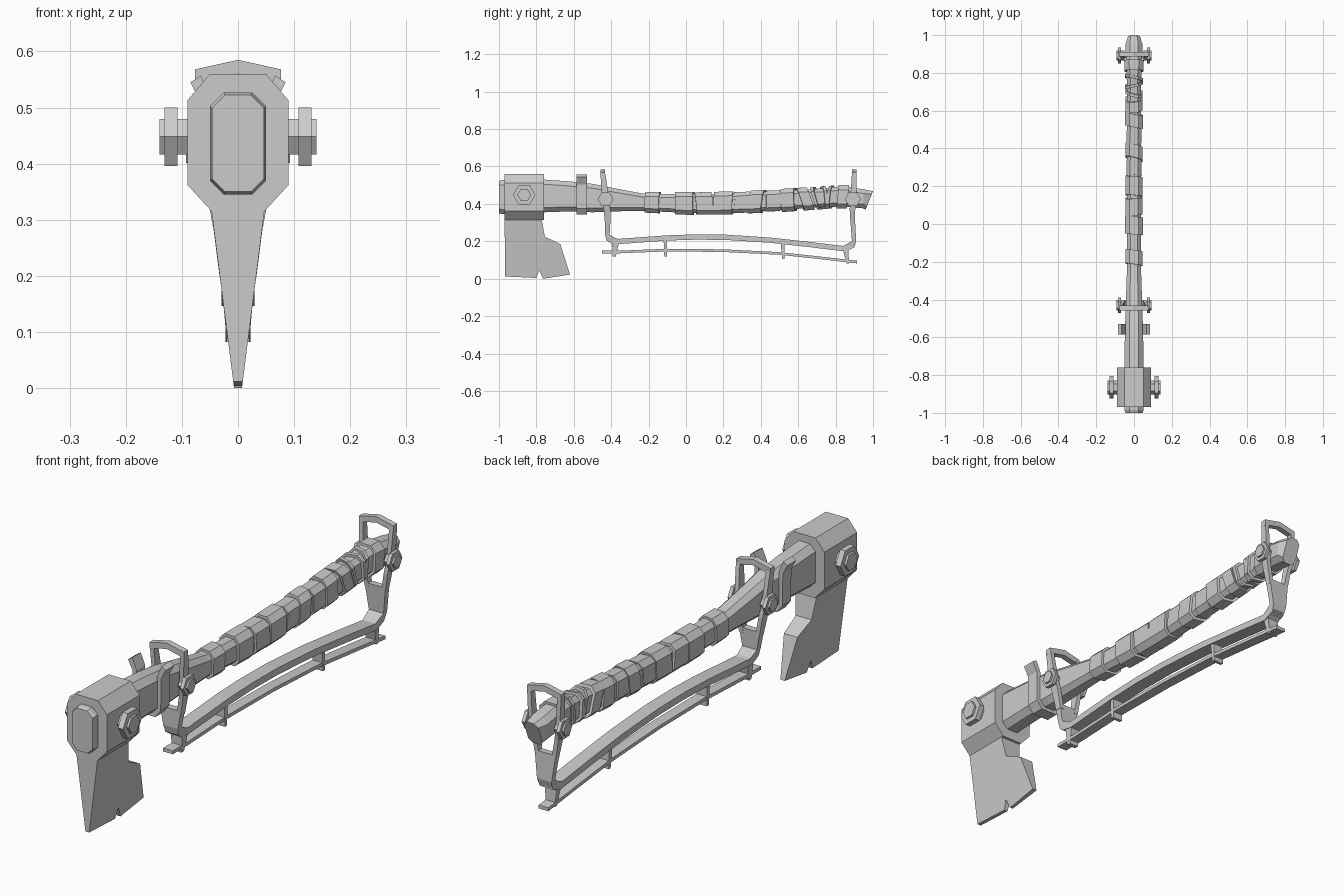
import bpy, bmesh, math
from mathutils import Vector

if "Cube" in bpy.data.objects:
    bpy.data.objects.remove(bpy.data.objects["Cube"])


def loft(name, rings):
    """Skin a list of equal-sized vertex rings and cap both ends."""
    bm = bmesh.new()
    vs = [[bm.verts.new(p) for p in r] for r in rings]
    n = len(rings[0])
    for a, b in zip(vs, vs[1:]):
        for i in range(n):
            j = (i + 1) % n
            bm.faces.new((a[i], a[j], b[j], b[i]))
    bm.faces.new(vs[0])
    bm.faces.new(vs[-1][::-1])
    bmesh.ops.recalc_face_normals(bm, faces=bm.faces)
    me = bpy.data.meshes.new(name)
    bm.to_mesh(me)
    bm.free()
    ob = bpy.data.objects.new(name, me)
    bpy.context.collection.objects.link(ob)
    return ob


def octagon(y, z0, z1, hx, slant=0, tilt=0):
    """Chamfered rectangle in XZ; slant and tilt lean it along Y."""
    c, zm = hx * 0.5, (z0 + z1) / 2
    pts = [(-hx + c, z0), (hx - c, z0), (hx, z0 + c), (hx, z1 - c),
           (hx - c, z1), (-hx + c, z1), (-hx, z1 - c), (-hx, z0 + c)]
    return [(x, y + slant * (z - zm) + tilt * x, z) for x, z in pts]


def rect_bar(name, path, hx, t):
    """Bar along a YZ path of top-edge points, thickness t downward."""
    return loft(name, [[(-hx, y, z - t), (hx, y, z - t), (hx, y, z), (-hx, y, z)] for y, z in path])


def slab(name, stations):
    """Full-width piece running down Z: (z, y0, y1, half width)."""
    return loft(name, [[(-h, a, z), (h, a, z), (h, b, z), (-h, b, z)] for z, a, b, h in stations])


def hex_bolt(name, y, z, r_washer, r_nut, x0, xw0, xw1, x1):
    for s, side in ((-1, "left"), (1, "right")):
        for part, r, a, b in (("nut", r_nut, x0, x1), ("washer", r_washer, xw0, xw1)):
            loft(f"{name}_{part}_{side}", [
                [(s * x, y + r * math.cos(k * math.pi / 3), z + r * math.sin(k * math.pi / 3))
                 for k in range(6)] for x in (a, b)])


# Handle
H = [(-0.985, .345, .527, .05), (-.76, .355, .53, .05), (-.62, .36, .52, .049),
     (-.5, .355, .507, .046), (-.38, .36, .483, .042), (-.23, .363, .455, .037),
     (0, .352, .452, .036), (.2, .352, .455, .036), (.5, .367, .468, .036),
     (.72, .382, .482, .036), (.84, .386, .495, .042), (.95, .376, .478, .045)]
loft("handle", [octagon(-1, .35, .522, .046)] + [octagon(*h) for h in H]
     + [octagon(.98, .368, .468, .032, slant=.4)])


def handle_at(y):
    for a, b in zip(H, H[1:]):
        if a[0] <= y <= b[0]:
            f = (y - a[0]) / (b[0] - a[0])
            return [a[i] + (b[i] - a[i]) * f for i in (1, 2, 3)]


# Grip wraps: y start, y end, swell, slant, tilt
wraps = [(-.215, -.14, .009, .05, -.15), (-.055, .04, .011, 0, -.1), (.05, .14, .009, -.1, .08),
         (.15, .25, .010, .05, -.08), (.255, .335, .005, .1, .1), (.345, .415, .010, .15, -.25),
         (.425, .5, .005, 0, .1), (.515, .585, .011, -.05, -.2), (.61, .665, .010, -.35, .1),
         (.69, .705, .010, -.3, -.25), (.73, .745, .010, -.1, .25), (.765, .78, .009, .1, -.25),
         (.81, .865, .009, .1, 0)]
for i, (a, b, e, sl, ti) in enumerate(wraps):
    rings = []
    for y in (a, b):
        z0, z1, hx = handle_at(y)
        rings.append(octagon(y, z0 - e, z1 + e, hx + e, sl, ti))
    loft(f"grip_wrap_{i + 1}", rings)

# Axe head socket
head = [(-.047, .315), (.047, .315), (.09, .362), (.09, .513), (.05, .56),
        (-.05, .56), (-.09, .513), (-.09, .362)]
loft("head_socket", [[(x, y, z) for x, z in head] for y in (-.97, -.76)])

# Blade: side profile tapering to the cutting edge
blade = [(-.97, .32), (-.967, .012), (-.8, .004), (-.785, .045), (-.765, 0), (-.62, .022),
         (-.672, .185), (-.755, .225), (-.772, .32)]
loft("blade", [[(s * (.007 + .127 * z), y, z) for y, z in blade] for s in (-1, 1)])
hex_bolt("head_bolt", -.865, .448, .06, .037, .08, .108, .131, .14)

# Open clamp with flared ends behind the head
outer = [(.085, .545), (.064, .505), (.062, .375), (.038, .343)]
inner = [(.066, .557), (.046, .51), (.046, .383), (.028, .362)]
pairs = list(zip(outer, inner))
pairs += [((-o[0], o[1]), (-n[0], n[1])) for o, n in reversed(pairs)]
loft("handle_clamp", [[(o[0], -.585, o[1]), (o[0], -.53, o[1]), (n[0], -.53, n[1]), (n[0], -.585, n[1])]
                      for o, n in pairs])


# Hanging brackets: two converging straps, arched top, solid lower plate
def bracket(name, top, straps, plate, bolt_y):
    for s, side in ((-1, "left"), (1, "right")):
        loft(f"{name}_strap_{side}", [[(s * x, a, z), (s * x, b, z), (s * (x - .018), b, z),
                                       (s * (x - .018), a, z)] for z, a, b, x in straps])
    a, b = top
    loft(f"{name}_arch", [[(x, a, z - .024), (x, b, z - .024), (x, b, z), (x, a, z)]
                          for x, z in ((-.077, .568), (0, .585), (.077, .568))])
    slab(f"{name}_plate", plate)
    hex_bolt(f"{name}_bolt", bolt_y, .425, .042, .027, .05, .07, .085, .093)


bracket("front_bracket", (-.458, -.432),
        [(.56, -.457, -.431, .077), (.425, -.45, -.41, .07), (.37, -.44, -.405, .06), (.29, -.433, -.405, .045)],
        [(.31, -.434, -.406, .047), (.235, -.433, -.408, .033), (.205, -.425, -.355, .029),
         (.185, -.395, -.36, .026), (.12, -.392, -.375, .02)], -.43)
bracket("rear_bracket", (.887, .911),
        [(.56, .887, .911, .077), (.425, .878, .912, .07), (.37, .875, .905, .06), (.29, .88, .903, .045)],
        [(.31, .879, .904, .047), (.2, .887, .91, .033), (.175, .84, .902, .029),
         (.15, .84, .868, .026), (.082, .858, .872, .02)], .892)

# Lower guard rails and their posts
rect_bar("upper_rail", [(-.41, .222), (-.36, .213), (-.1, .232), (.05, .237), (.22, .235), (.45, .22),
                        (.65, .198), (.85, .174), (.9, .195)], .029, .028)
rect_bar("lower_rail", [(-.45, .15), (-.35, .15), (-.1, .16), (.2, .157), (.5, .142), (.75, .115), (.915, .096)],
         .022, .014)
slab("rail_post_front", [(.215, -.12, -.1, .024), (.12, -.116, -.102, .022)])
slab("rail_post_rear", [(.2, .505, .525, .024), (.105, .515, .528, .022)])
